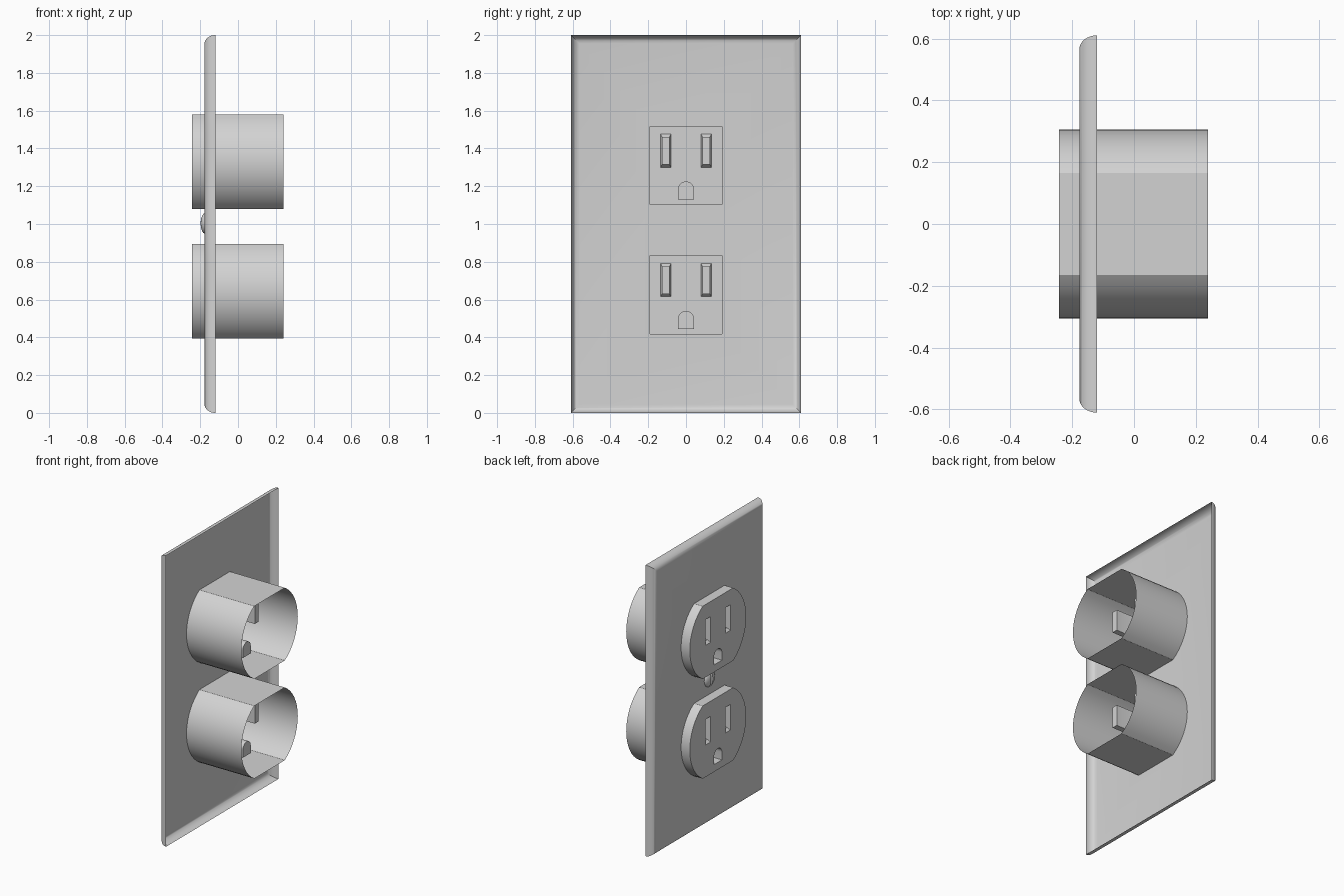
import bpy, bmesh
from math import sin, cos, pi, atan2, hypot

cube = bpy.data.objects.get("Cube")
if cube:
    bpy.data.objects.remove(cube, do_unlink=True)

grey = bpy.data.materials.new("light grey plastic")
grey.use_nodes = True
COLOUR = (0.65, 0.65, 0.65, 1)
grey.diffuse_color = COLOUR
grey.node_tree.nodes["Principled BSDF"].inputs["Base Color"].default_value = COLOUR


def finish(bm, name):
    bmesh.ops.recalc_face_normals(bm, faces=bm.faces)
    mesh = bpy.data.meshes.new(name)
    bm.to_mesh(mesh)
    bm.free()
    mesh.materials.append(grey)
    obj = bpy.data.objects.new(name, mesh)
    bpy.context.collection.objects.link(obj)
    bpy.ops.object.select_all(action='DESELECT')
    obj.select_set(True)
    bpy.context.view_layer.objects.active = obj
    bpy.ops.object.shade_smooth_by_angle(angle=pi / 6)
    return obj


def ring(bm, outline, x):
    """Closed loop of vertices from (y, z) points at depth x."""
    return [bm.verts.new((x, y, z)) for y, z in outline]


def bridge(bm, a, b):
    n = len(a)
    for i in range(n):
        j = (i + 1) % n
        bm.faces.new((a[i], a[j], b[j], b[i]))


def fill_with_holes(bm, loops):
    edges = []
    for loop in loops:
        for a, b in zip(loop, loop[1:] + loop[:1]):
            edges.append(bm.edges.get((a, b)) or bm.edges.new((a, b)))
    bmesh.ops.triangle_fill(bm, edges=edges, use_beauty=True, normal=(-1, 0, 0))


def rect(cy, cz, hy, hz):
    return [(cy - hy, cz - hz), (cy + hy, cz - hz), (cy + hy, cz + hz), (cy - hy, cz + hz)]


def arc(cy, cz, r, start, end, steps):
    angles = [start + (end - start) * i / steps for i in range(steps + 1)]
    return [(cy + r * cos(a), cz + r * sin(a)) for a in angles]


CENTRES = {"upper": 1.33, "lower": 0.645}
FACE_X, BACK_X, POCKET_X = -0.243, 0.24, 0.067
PLATE_X, RIM_X = -0.177, -0.12

# Wall plate: open-backed shell with rolled edges and hidden rectangular openings
bm = bmesh.new()
previous = None
for i in range(9):
    t = i / 8 * pi / 2
    inset = 0.045 * (1 - cos(t))
    x = RIM_X + (PLATE_X - RIM_X) * sin(t)
    loop = ring(bm, rect(0, 1, 0.61 - inset, 1 - inset), x)
    if previous:
        bridge(bm, previous, loop)
    previous = loop
openings = [ring(bm, rect(0, z - 0.02, 0.19, 0.207), PLATE_X) for z in CENTRES.values()]
fill_with_holes(bm, [previous] + openings)
finish(bm, "wall_plate")

# Sockets: flat-topped round sleeves with two blade slots and a ground hole
ARC_Y, ARC_R = 0.014, 0.292
half = atan2(0.25, 0.151)
for name, cz in CENTRES.items():
    bm = bmesh.new()
    outline = arc(ARC_Y, cz, ARC_R, -half, half, 16)
    outline += arc(-ARC_Y, cz, ARC_R, pi - half, pi + half, 16)
    front = ring(bm, outline, FACE_X)
    bridge(bm, front, ring(bm, outline, BACK_X))
    holes = []

    # Blade slots with a chamfered mouth
    for side in (-1, 1):
        cy, sz = side * 0.107, cz + 0.058
        mouth = ring(bm, rect(cy, sz, 0.027, 0.088), FACE_X)
        throat = ring(bm, rect(cy, sz, 0.02, 0.073), FACE_X + 0.02)
        end = ring(bm, rect(cy, sz, 0.02, 0.073), POCKET_X)
        bridge(bm, mouth, throat)
        bridge(bm, throat, end)
        bm.faces.new(end)
        holes.append(mouth)

    # Arched ground hole
    arch = [(-0.043, cz - 0.2), (0.043, cz - 0.2)] + arc(0, cz - 0.148, 0.043, 0, pi, 12)
    mouth, end = ring(bm, arch, FACE_X), ring(bm, arch, POCKET_X)
    bridge(bm, mouth, end)
    bm.faces.new(end)
    holes.append(mouth)

    fill_with_holes(bm, [front] + holes)
    finish(bm, name + "_socket")

# Screw: domed head split by a vertical slot
bm = bmesh.new()
previous = None
for r, x in ((0.055, PLATE_X), (0.052, -0.183), (0.042, -0.19), (0.025, -0.196), (0.008, -0.198)):
    loop = ring(bm, arc(0, 1.003, r, 0, 2 * pi * 31 / 32, 31), x)
    if previous:
        bridge(bm, previous, loop)
    else:
        bm.faces.new(loop)
    previous = loop
bm.faces.new(previous)
cut = bmesh.ops.bisect_plane(bm, geom=bm.verts[:] + bm.edges[:] + bm.faces[:],
                             plane_co=(0, 0.009, 0), plane_no=(0, 1, 0), clear_inner=True)
bmesh.ops.holes_fill(bm, edges=[e for e in bm.edges if e.is_boundary])
screw = finish(bm, "screw_head")
mirror = screw.modifiers.new("Mirror", 'MIRROR')
mirror.use_axis = (False, True, False)
mirror.use_mirror_merge = False
